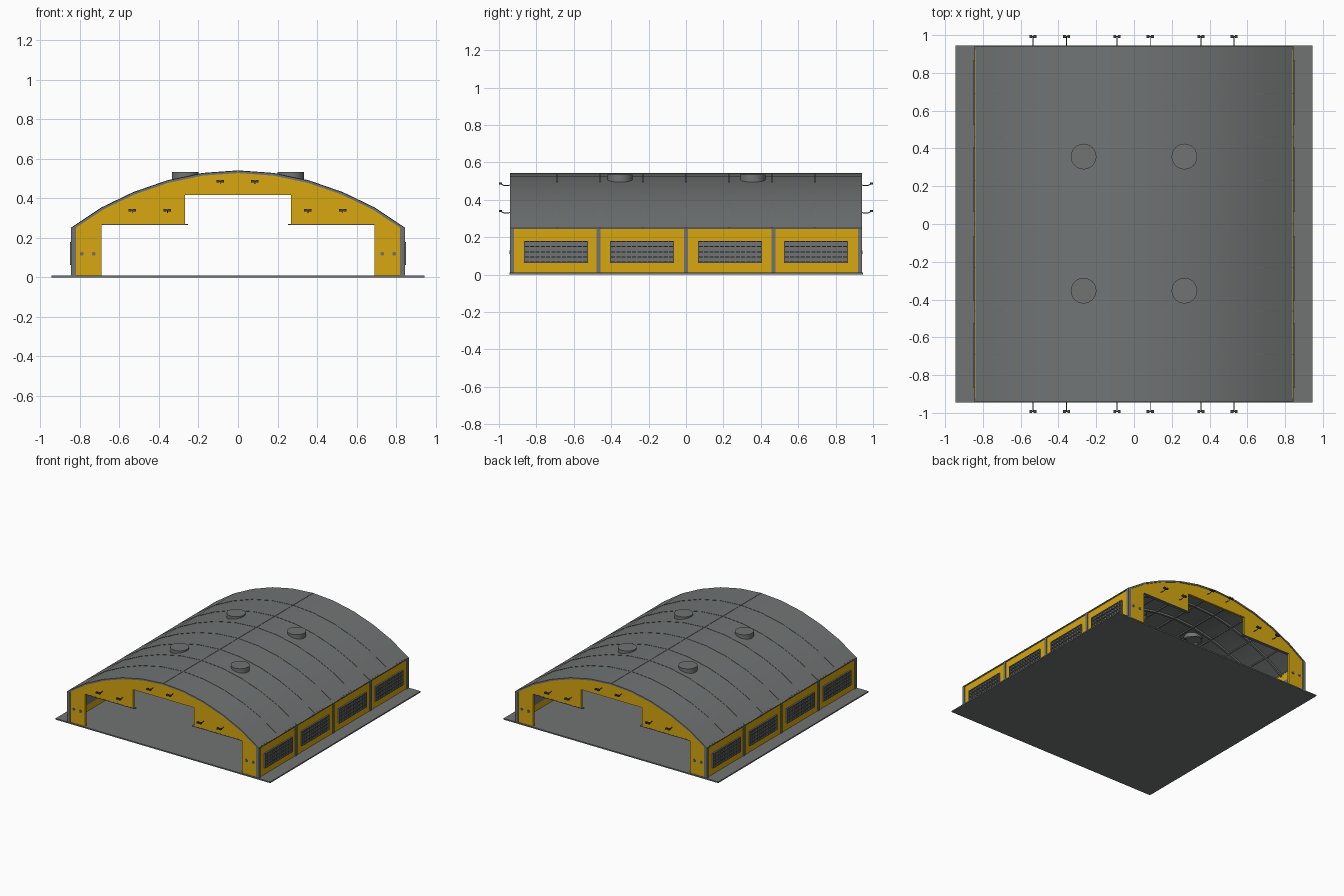
import bpy, bmesh, math
from mathutils import Matrix, Vector

if "Cube" in bpy.data.objects:
    bpy.data.objects.remove(bpy.data.objects["Cube"])


def material(name, rgb):
    m = bpy.data.materials.new(name)
    m.diffuse_color = (*rgb, 1)
    m.use_nodes = True
    m.node_tree.nodes["Principled BSDF"].inputs["Base Color"].default_value = m.diffuse_color
    return m


GREY = material("steel_grey", (0.165, 0.175, 0.175))
YELLOW = material("yellow_paint", (0.68, 0.39, 0.005))
DARK = material("dark_metal", (0.06, 0.063, 0.063))


def finish(name, bm, mat, smooth=False):
    bmesh.ops.recalc_face_normals(bm, faces=bm.faces)
    me = bpy.data.meshes.new(name)
    bm.to_mesh(me)
    bm.free()
    me.materials.append(mat)
    ob = bpy.data.objects.new(name, me)
    bpy.context.collection.objects.link(ob)
    if smooth:
        bpy.ops.object.select_all(action='DESELECT')
        ob.select_set(True)
        bpy.context.view_layer.objects.active = ob
        bpy.ops.object.shade_smooth_by_angle(angle=math.radians(30))
    return ob


def add_box(bm, x0, x1, y0, y1, z0, z1):
    mat = (Matrix.Translation(((x0 + x1) / 2, (y0 + y1) / 2, (z0 + z1) / 2))
           @ Matrix.Diagonal((abs(x1 - x0), abs(y1 - y0), abs(z1 - z0), 1)))
    bmesh.ops.create_cube(bm, size=1, matrix=mat)


def add_prism(bm, pts, y0, y1):
    """Extrude an x-z outline from y0 to y1."""
    f = bm.faces.new([bm.verts.new((x, y0, z)) for x, z in pts])
    ext = bmesh.ops.extrude_face_region(bm, geom=[f])
    verts = [g for g in ext["geom"] if isinstance(g, bmesh.types.BMVert)]
    bmesh.ops.translate(bm, verts=verts, vec=(0, y1 - y0, 0))


def add_arch(bm, outer, inner, y0, y1):
    """Curved band between two arch lines, built from quads."""
    ring = [[bm.verts.new((x, y, z)) for x, z in line]
            for line, y in ((outer, y0), (inner, y0), (inner, y1), (outer, y1))]
    n = len(outer)
    for a in range(4):
        p, q = ring[a], ring[(a + 1) % 4]
        for i in range(n - 1):
            bm.faces.new((p[i], p[i + 1], q[i + 1], q[i]))
    for i in (0, n - 1):
        bm.faces.new([r[i] for r in ring])


def add_cyl(bm, r, h, loc, rot=None, seg=24, caps=True):
    m = Matrix.Translation(loc) @ (rot or Matrix())
    bmesh.ops.create_cone(bm, cap_ends=caps, segments=seg, radius1=r, radius2=r, depth=h, matrix=m)


# Arch line of the roof, ten straight steps
half = [(0.845, 0.25), (0.69, 0.353), (0.53, 0.43), (0.357, 0.49), (0.18, 0.527)]
ARCH = [(-x, z) for x, z in half] + [(0, 0.54)] + [(x, z) for x, z in reversed(half)]


def arch(d):
    """Arch line moved inward by d."""
    c = Vector((0, -0.65))
    return [tuple(Vector(p) + (c - Vector(p)).normalized() * d) for p in ARCH]


# Ground slab
bm = bmesh.new()
add_box(bm, -0.945, 0.945, -0.945, 0.945, 0, 0.01)
finish("base_slab", bm, GREY)

# Roof shell
bm = bmesh.new()
add_arch(bm, ARCH, arch(0.012), -0.942, 0.942)
finish("roof_shell", bm, GREY, True)

# Raised roof seams and ridge strip
bm = bmesh.new()
for i in range(-3, 4):
    add_arch(bm, arch(-0.002), arch(0.004), i * 0.23 - 0.003, i * 0.23 + 0.003)
add_box(bm, -0.004, 0.004, -0.94, 0.94, 0.53, 0.542)
finish("roof_seams", bm, GREY)

# Inner ribs and purlins
bm = bmesh.new()
for i in range(-3, 4):
    add_arch(bm, arch(0.011), arch(0.027), i * 0.23 - 0.008, i * 0.23 + 0.008)
for x, z in arch(0.016)[1:-1]:
    add_box(bm, x - 0.006, x + 0.006, -0.92, 0.92, z - 0.006, z + 0.003)
finish("roof_ribs", bm, GREY)

# Gable walls with stepped door opening
opening = [(0.69, 0.005), (0.69, 0.27), (0.267, 0.27), (0.267, 0.417)]
inner = arch(0.006)
wall = ([(-0.838, 0.005)] + [(-0.838, inner[0][1])] + inner[1:-1] + [(0.838, inner[-1][1])]
        + [(0.838, 0.005)] + opening + [(-x, z) for x, z in reversed(opening)])
bm = bmesh.new()
for s in (-1, 1):
    add_prism(bm, wall, s * 0.937, s * 0.92)
finish("gable_walls", bm, YELLOW)

# Door trim under the shoulders
bm = bmesh.new()
for sx in (-1, 1):
    for sy in (-1, 1):
        add_box(bm, sx * 0.252, sx * 0.69, sy * 0.938, sy * 0.915, 0.265, 0.271)
finish("door_trim", bm, GREY)

# Side walls, posts and vent grilles
walls, posts, plates, bars = [bmesh.new() for _ in range(4)]
for s in (-1, 1):
    add_box(walls, s * 0.826, s * 0.838, -0.92, 0.92, 0.005, 0.255)
    for y in (-0.931, -0.467, 0, 0.467, 0.931):
        add_box(posts, s * 0.82, s * 0.844, y - 0.011, y + 0.011, 0.005, 0.252)
    add_box(posts, s * 0.825, s * 0.844, -0.94, 0.94, 0.243, 0.252)
    for y in (-0.695, -0.235, 0.235, 0.695):
        add_box(plates, s * 0.822, s * 0.841, y - 0.17, y + 0.17, 0.063, 0.18)
        for z in (0.066, 0.0935, 0.1215, 0.1495, 0.177):
            add_box(bars, s * 0.838, s * 0.85, y - 0.172, y + 0.172, z - 0.003, z + 0.003)
        for k in range(13):
            yk = y - 0.169 + k * 0.338 / 12
            add_box(bars, s * 0.838, s * 0.849, yk - 0.003, yk + 0.003, 0.063, 0.18)
finish("side_walls", walls, YELLOW)
finish("side_posts", posts, GREY)
finish("vent_plates", plates, GREY)
finish("vent_grilles", bars, GREY)

# Roof fans: open ring, hub and curved blades
rings, blades = bmesh.new(), bmesh.new()
for x in (-0.267, 0.267):
    for y in (-0.353, 0.357):
        add_cyl(rings, 0.068, 0.055, (x, y, 0.5065), caps=False)
        add_cyl(rings, 0.058, 0.055, (x, y, 0.5065), caps=False)
        add_cyl(rings, 0.058, 0.004, (x, y, 0.517))
        bmesh.ops.bridge_loops(rings, edges=[e for e in rings.edges if e.is_boundary
                               and all(v.co.z > 0.53 for v in e.verts)
                               and (e.verts[0].co - Vector((x, y, 0.53))).length < 0.1])
        add_cyl(blades, 0.012, 0.02, (x, y, 0.523), seg=12)
        for k in range(6):
            a = k * math.tau / 6
            low, high = [], []
            for j in range(4):
                r, t = 0.01 + j * 0.016, a + j * 0.16
                low.append(blades.verts.new((x + r * math.cos(t), y + r * math.sin(t), 0.519)))
                t += 0.3
                high.append(blades.verts.new((x + r * math.cos(t), y + r * math.sin(t), 0.53)))
            for j in range(3):
                blades.faces.new((low[j], low[j + 1], high[j + 1], high[j]))
finish("fan_rings", rings, GREY, True)
finish("fan_blades", blades, GREY)

# Lamps on curved arms and round lights on the door pillars
arms, heads, lights = bmesh.new(), bmesh.new(), bmesh.new()
RX = Matrix.Rotation(math.pi / 2, 4, 'X')
path = [(0.935, -0.008), (0.968, -0.012), (0.984, -0.006), (0.991, 0.003)]
for s in (-1, 1):
    for x, z in ((-0.535, 0.34), (-0.357, 0.34), (-0.09, 0.487),
                 (0.086, 0.487), (0.354, 0.34), (0.53, 0.34)):
        for (ya, za), (yb, zb) in zip(path, path[1:]):
            p, q = Vector((x, s * ya, z + za)), Vector((x, s * yb, z + zb))
            rot = (q - p).to_track_quat('Z', 'Y').to_matrix().to_4x4()
            add_cyl(arms, 0.0025, (q - p).length, (p + q) / 2, rot, 6)
        for d in (-1, 1):
            add_box(heads, x + d * 0.004, x + d * 0.019, s * 0.985, s * 1.0, z - 0.006, z + 0.006)
        add_box(heads, x - 0.006, x + 0.006, s * 0.989, s * 0.996, z - 0.003, z + 0.003)
    for x in (-0.79, -0.73, 0.73, 0.79):
        add_cyl(lights, 0.01, 0.012, (x, s * 0.938, 0.12), RX, 12)
finish("lamp_arms", arms, DARK)
finish("lamp_heads", heads, DARK)
finish("pillar_lights", lights, GREY)
